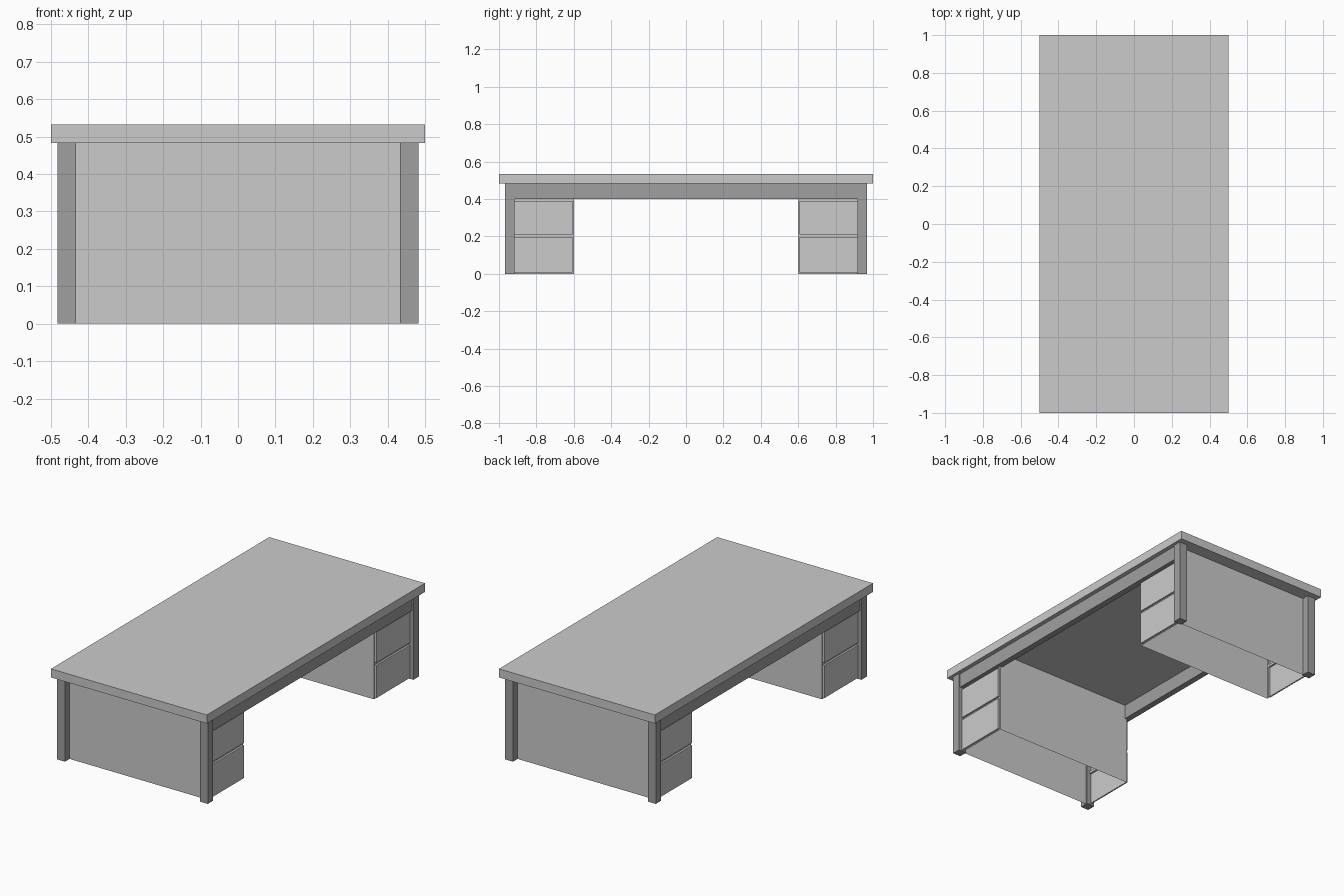
import bpy, bmesh
from mathutils import Vector

if "Cube" in bpy.data.objects:
    bpy.data.objects.remove(bpy.data.objects["Cube"])

LEG_H, TOP_Z = 0.483, 0.533


def finish(bm, name, mat=None):
    bmesh.ops.recalc_face_normals(bm, faces=bm.faces)
    me = bpy.data.meshes.new(name)
    bm.to_mesh(me)
    bm.free()
    ob = bpy.data.objects.new(name, me)
    bpy.context.collection.objects.link(ob)
    if mat:
        me.materials.append(mat)
    return ob


def box_bm(lo, hi):
    bm = bmesh.new()
    bmesh.ops.create_cube(bm, size=1)
    lo, hi = Vector(lo), Vector(hi)
    for v in bm.verts:
        v.co = (lo + hi) / 2 + v.co * (hi - lo)
    return bm


def box(name, lo, hi, mat=None):
    return finish(box_bm(lo, hi), name, mat)


def cabinet(name, y0, y1):
    """Hollow pedestal, open below, with two raised drawer fronts per end."""
    bm = box_bm((-0.452, y0, 0), (0.452, y1, LEG_H))
    bm.normal_update()
    bmesh.ops.delete(bm, geom=[f for f in bm.faces if abs(f.normal.z) > 0.5],
                     context='FACES_ONLY')
    # split the ends into drawer rows
    for z in (0.204, 0.396):
        ends = [f for f in bm.faces if abs(f.normal.x) > 0.5]
        edges = list({e for f in ends for e in f.edges})
        verts = list({v for f in ends for v in f.verts})
        bmesh.ops.bisect_plane(bm, geom=ends + edges + verts,
                               plane_co=(0, 0, z), plane_no=(0, 0, 1))
        bm.normal_update()
    # inset each row and push the drawer fronts outwards
    rows = [f for f in bm.faces if abs(f.normal.x) > 0.5
            and f.calc_center_median().z < 0.39]
    bmesh.ops.inset_individual(bm, faces=rows, thickness=0.01)
    raised = bmesh.ops.inset_individual(bm, faces=rows, thickness=0.0, depth=0.0)
    for f in rows:
        side = 1 if f.calc_center_median().x > 0 else -1
        for v in f.verts:
            v.co.x = side * 0.463
    finish(bm, name)


dark = bpy.data.materials.new("dark_frame")
dark.diffuse_color = (0.35, 0.35, 0.35, 1)
dark.use_nodes = True
dark.node_tree.nodes["Principled BSDF"].inputs["Base Color"].default_value = dark.diffuse_color

# Table top
box("table_top", (-0.5, -1, LEG_H), (0.5, 1, TOP_Z))

# Four corner legs
for sx, xn in ((-1, "left"), (1, "right")):
    for sy, yn in ((-1, "front"), (1, "back")):
        cx, cy = sx * 0.458, sy * 0.942
        box(f"{yn}_{xn}_leg", (cx - 0.025, cy - 0.025, 0),
            (cx + 0.025, cy + 0.025, LEG_H), dark)
    # Long apron rails
    cx = sx * 0.457
    box(f"{xn}_apron", (cx - 0.018, -0.917, 0.40),
        (cx + 0.018, 0.917, LEG_H), dark)

# Drawer pedestals
cabinet("front_drawer_cabinet", -0.925, -0.60)
cabinet("back_drawer_cabinet", 0.60, 0.925)
